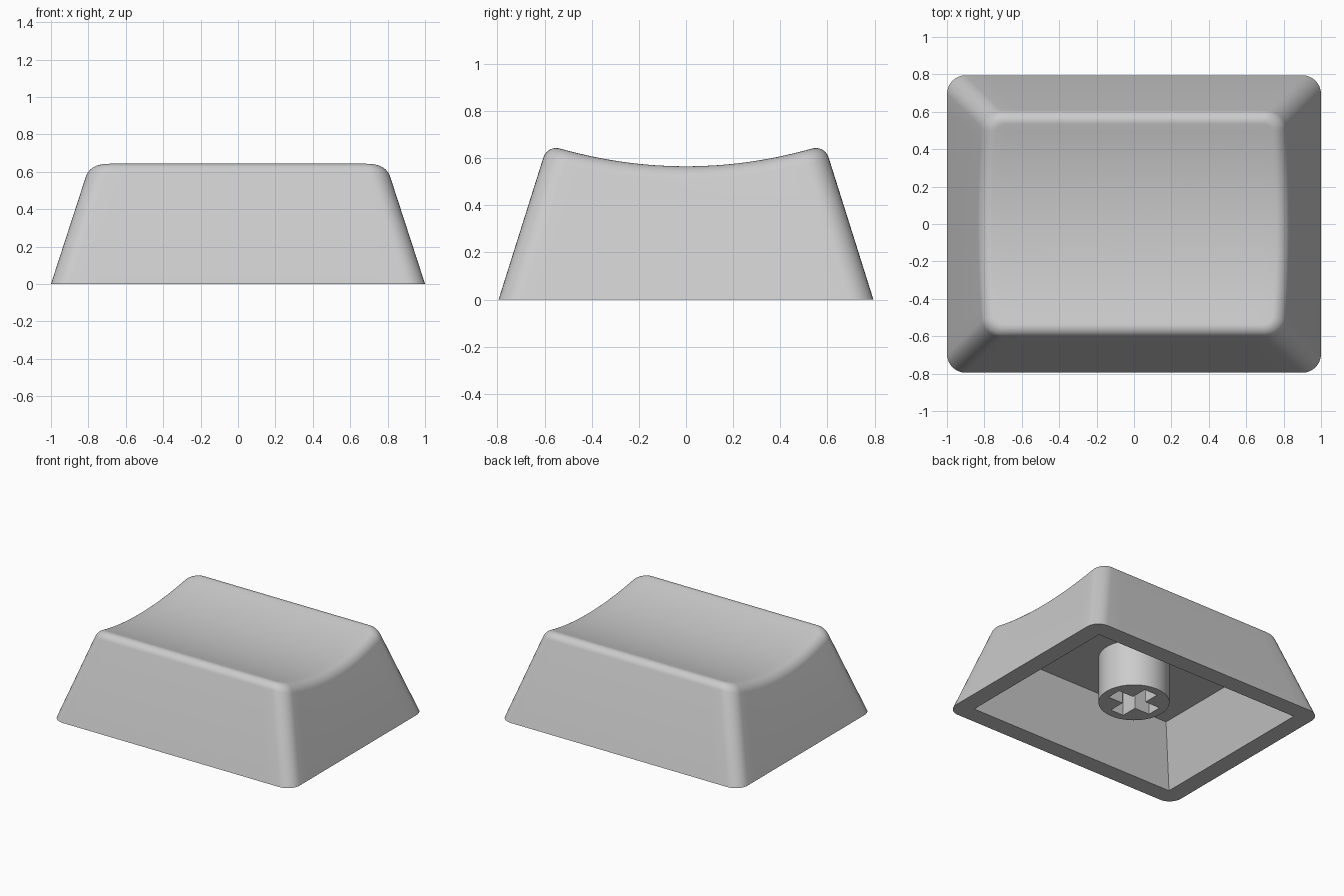
import bpy, bmesh, math

cube = bpy.data.objects.get("Cube")
if cube:
    bpy.data.objects.remove(cube, do_unlink=True)

GREY = (0.6, 0.6, 0.6, 1)
plastic = bpy.data.materials.new("grey plastic")
plastic.use_nodes = True
plastic.diffuse_color = GREY
plastic.node_tree.nodes["Principled BSDF"].inputs["Base Color"].default_value = GREY

CORNER = 0.1        # plan radius of the outer corners
FILLET = 0.055      # setback of the rounded top edge
SCOOP_R = 1.93      # radius of the dished top
CEILING = 0.43


def half_size(z):
    return 1 - 0.325 * z, 0.795 - 0.315 * z


def scoop(y):
    return 0.565 + SCOOP_R - math.sqrt(SCOOP_R ** 2 - y * y)


def outline_params(arc=8, straight=16):
    """Rounded rectangle as (core x, core y, normal x, normal y)."""
    params = []
    signs = [(1, 1), (-1, 1), (-1, -1), (1, -1)]
    for q, (sx, sy) in enumerate(signs):
        for k in range(arc + 1):
            a = math.pi / 2 * (q + k / arc)
            params.append((sx, sy, math.cos(a), math.sin(a)))
        ex, ey = signs[(q + 1) % 4]
        a = math.pi / 2 * (q + 1)
        for k in range(1, straight):
            t = k / straight
            params.append((sx + (ex - sx) * t, sy + (ey - sy) * t, math.cos(a), math.sin(a)))
    return params


def outline_point(p, z, inset=0):
    hx, hy = half_size(z)
    return (p[0] * (hx - CORNER) + p[2] * (CORNER - inset),
            p[1] * (hy - CORNER) + p[3] * (CORNER - inset))


def add_ring(bm, points):
    return [bm.verts.new(p) for p in points]


def bridge(bm, a, b):
    for i in range(len(a)):
        j = (i + 1) % len(a)
        bm.faces.new((a[i], a[j], b[j], b[i]))


def fill_between(bm, outer, inner):
    """Flat face with a hole, between two loops."""
    edges = []
    for loop in (outer, inner):
        for i, v in enumerate(loop):
            w = loop[(i + 1) % len(loop)]
            edges.append(bm.edges.get((v, w)) or bm.edges.new((v, w)))
    bmesh.ops.triangle_fill(bm, edges=edges, use_beauty=True, normal=(0, 0, -1))


def finish(bm, name):
    bmesh.ops.recalc_face_normals(bm, faces=bm.faces)
    mesh = bpy.data.meshes.new(name)
    bm.to_mesh(mesh)
    bm.free()
    mesh.materials.append(plastic)
    mesh.shade_smooth()
    mesh.set_sharp_from_angle(angle=math.radians(30))
    bpy.context.collection.objects.link(bpy.data.objects.new(name, mesh))


def build_cap():
    bm = bmesh.new()
    params = outline_params()
    base = add_ring(bm, [(*outline_point(p, 0), 0) for p in params])

    # Rounded edge where the slanted walls meet the dished top
    profiles = []
    for p in params:
        z = 0.6
        for _ in range(8):
            z = scoop(outline_point(p, z)[1])
        low = (*outline_point(p, z - FILLET), z - FILLET)
        corner = (*outline_point(p, z), z)
        x, y = outline_point(p, z, FILLET)
        profiles.append((low, corner, (x, y, scoop(y))))
    steps, weight = 8, 0.75
    previous = base
    for k in range(steps + 1):
        t = k / steps
        w = ((1 - t) ** 2, 2 * t * (1 - t) * weight, t * t)
        ring = add_ring(bm, [[sum(w[n] * pr[n][c] for n in range(3)) / sum(w)
                              for c in range(3)] for pr in profiles])
        bridge(bm, previous, ring)
        previous = ring

    # Dished top, in shrinking rings
    rings = 12
    for k in range(1, rings):
        s = 1 - k / rings
        ring = add_ring(bm, [(pr[2][0] * s, pr[2][1] * s, scoop(pr[2][1] * s))
                             for pr in profiles])
        bridge(bm, previous, ring)
        previous = ring
    centre = bm.verts.new((0, 0, scoop(0)))
    for i, v in enumerate(previous):
        bm.faces.new((v, previous[(i + 1) % len(previous)], centre))

    # Flat rim and tapered hollow underneath
    wall = 0.133
    loops = []
    for z in (0, CEILING):
        hx, hy = (h - wall for h in half_size(z))
        loops.append(add_ring(bm, [(hx, hy, z), (-hx, hy, z), (-hx, -hy, z), (hx, -hy, z)]))
    fill_between(bm, base, loops[0])
    bridge(bm, loops[0], loops[1])
    bm.faces.new(loops[1])
    finish(bm, "keycap_shell")


def build_stem():
    bm = bmesh.new()
    radius, bottom, arm, slot, sides = 0.242, 0.08, 0.18, 0.055, 64

    def circle(z):
        return add_ring(bm, [(radius * math.cos(math.tau * i / sides),
                              radius * math.sin(math.tau * i / sides), z)
                             for i in range(sides)])

    def cross(z):
        points = []
        for q in range(4):
            c, s = ((1, 0), (0, 1), (-1, 0), (0, -1))[q]
            for x, y in ((arm, -slot), (arm, slot), (slot, slot)):
                points.append((x * c - y * s, x * s + y * c, z))
        return add_ring(bm, points)

    # Round post with a cross-shaped socket
    low, high = circle(bottom), circle(CEILING + 0.05)
    socket, roof = cross(bottom), cross(CEILING)
    bridge(bm, low, high)
    bm.faces.new(high)
    fill_between(bm, low, socket)
    bridge(bm, socket, roof)
    bm.faces.new(roof)
    finish(bm, "stem")


build_cap()
build_stem()
